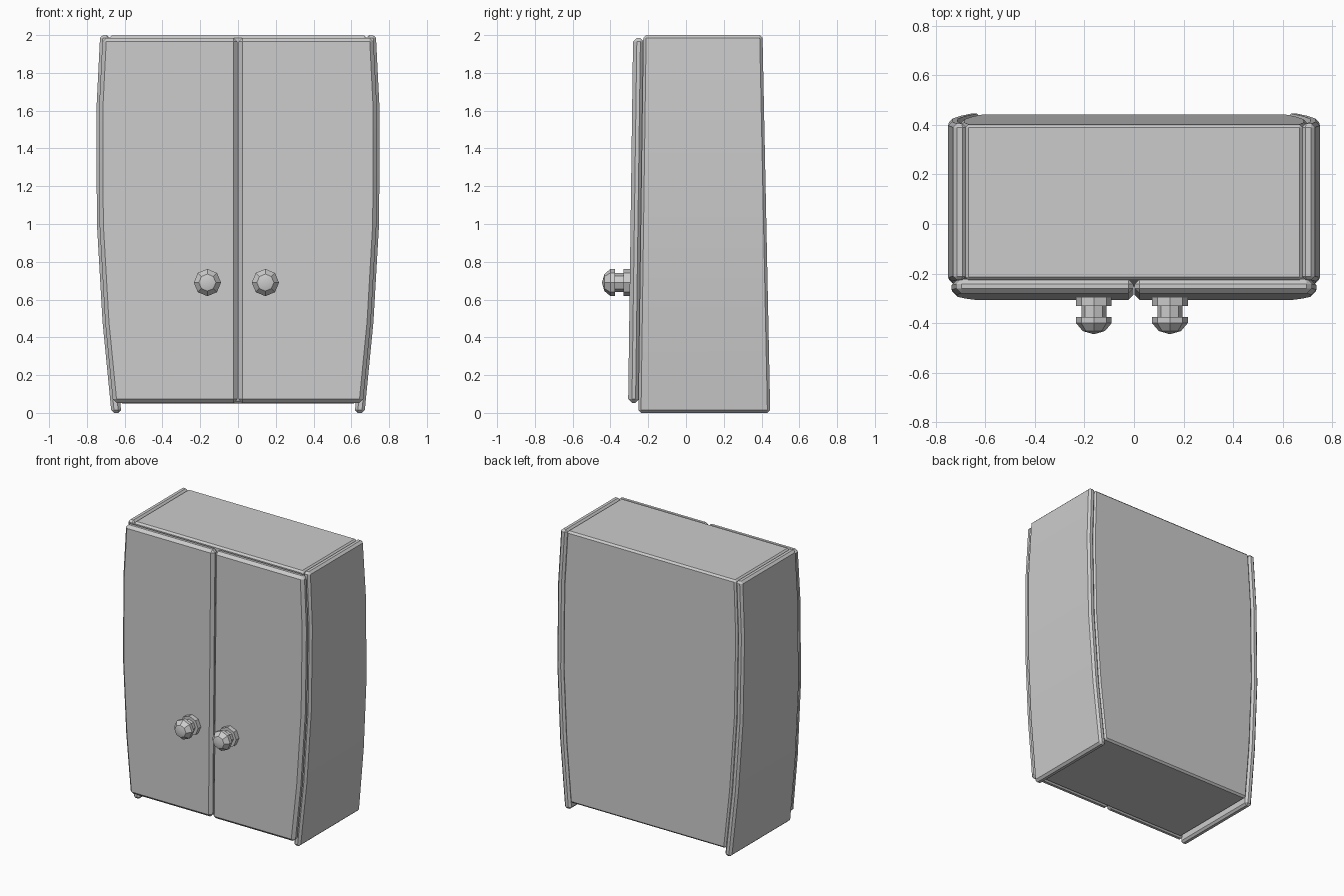
import bpy, math
from mathutils import Matrix

old = bpy.data.objects.get("Cube")
if old:
    bpy.data.objects.remove(old, do_unlink=True)

grey = bpy.data.materials.new("plain grey")
grey.use_nodes = True
grey.diffuse_color = (0.6, 0.6, 0.6, 1)
grey.node_tree.nodes["Principled BSDF"].inputs["Base Color"].default_value = (0.6, 0.6, 0.6, 1)

# Bulging half width of the cabinet by height
PROFILE = [(0, 0.67), (0.48, 0.717), (1.0, 0.747), (1.6, 0.75), (2.0, 0.73)]


def half_width(z):
    for (z0, w0), (z1, w1) in zip(PROFILE, PROFILE[1:]):
        if z <= z1:
            return w0 + (w1 - w0) * (z - z0) / (z1 - z0)
    return PROFILE[-1][1]


def front(z):
    return -0.253 + 0.0135 * z


def back(z):
    return 0.446 - 0.0205 * z


def finish(name, verts, faces, bevel=0):
    mesh = bpy.data.meshes.new(name)
    mesh.from_pydata(verts, [], faces)
    mesh.materials.append(grey)
    obj = bpy.data.objects.new(name, mesh)
    bpy.context.collection.objects.link(obj)
    bpy.ops.object.select_all(action='DESELECT')
    obj.select_set(True)
    bpy.context.view_layer.objects.active = obj
    bpy.ops.object.mode_set(mode='EDIT')
    bpy.ops.mesh.select_all(action='SELECT')
    bpy.ops.mesh.normals_make_consistent(inside=False)
    bpy.ops.object.mode_set(mode='OBJECT')
    if bevel:
        mod = obj.modifiers.new("chamfer", 'BEVEL')
        mod.width = bevel
        mod.segments = 1
        mod.limit_method = 'ANGLE'
        bpy.ops.object.modifier_apply(modifier=mod.name)
    bpy.ops.object.shade_smooth_by_angle(angle=math.radians(25))
    return obj


def loft(name, z0, z1, section, bevel):
    """Stack rectangles (x0, x1, y0, y1) given by section(z)."""
    levels = [z0] + [z for z, w in PROFILE if z0 < z < z1] + [z1]
    verts, faces = [], []
    for z in levels:
        a, b, c, d = section(z)
        verts += [(a, c, z), (b, c, z), (b, d, z), (a, d, z)]
    for k in range(len(levels) - 1):
        for i in range(4):
            j = (i + 1) % 4
            faces.append((4 * k + i, 4 * k + j, 4 * k + 4 + j, 4 * k + 4 + i))
    n = len(verts)
    faces += [(3, 2, 1, 0), (n - 4, n - 3, n - 2, n - 1)]
    return finish(name, verts, faces, bevel)


def knob(name, x, z):
    """Eight sided lathe about the y axis, as (radius, y)."""
    rings = [(0.072, -0.29), (0.072, -0.33), (0.05, -0.33), (0.05, -0.375),
             (0.072, -0.375), (0.072, -0.4), (0.045, -0.432)]
    verts, faces = [], []
    for r, y in rings:
        for i in range(8):
            a = i * math.tau / 8
            verts.append((x + r * math.sin(a), y, z + r * math.cos(a)))
    for k in range(len(rings) - 1):
        for i in range(8):
            j = (i + 1) % 8
            faces.append((8 * k + i, 8 * k + j, 8 * k + 8 + j, 8 * k + 8 + i))
    tip = len(verts)
    verts.append((x, -0.445, z))
    faces += [(tip - 8 + i, tip - 8 + (i + 1) % 8, tip) for i in range(8)]
    faces.append(tuple(range(8)))
    finish(name, verts, faces)


# Carcass between the side panels
loft("cabinet_body", 0.05, 1.998,
     lambda z: (0.05 - half_width(z), half_width(z) - 0.05, front(z), back(z) - 0.003), 0.013)

for side, s, knob_x in (("left", 1, 0.145), ("right", -1, -0.162)):
    # Side panel, reaching the ground as feet
    loft(side + "_side_panel", 0, 2.0,
         lambda z: (s * (half_width(z) - 0.052), s * half_width(z), front(z), back(z)), 0.015)
    # Door with chamfered edges
    loft(side + "_door", 0.053, 1.985,
         lambda z: (s * 0.003, s * (half_width(z) - 0.014), front(z) - 0.054, front(z) + 0.005), 0.02)
    knob(side + "_door_knob", knob_x, 0.69)
